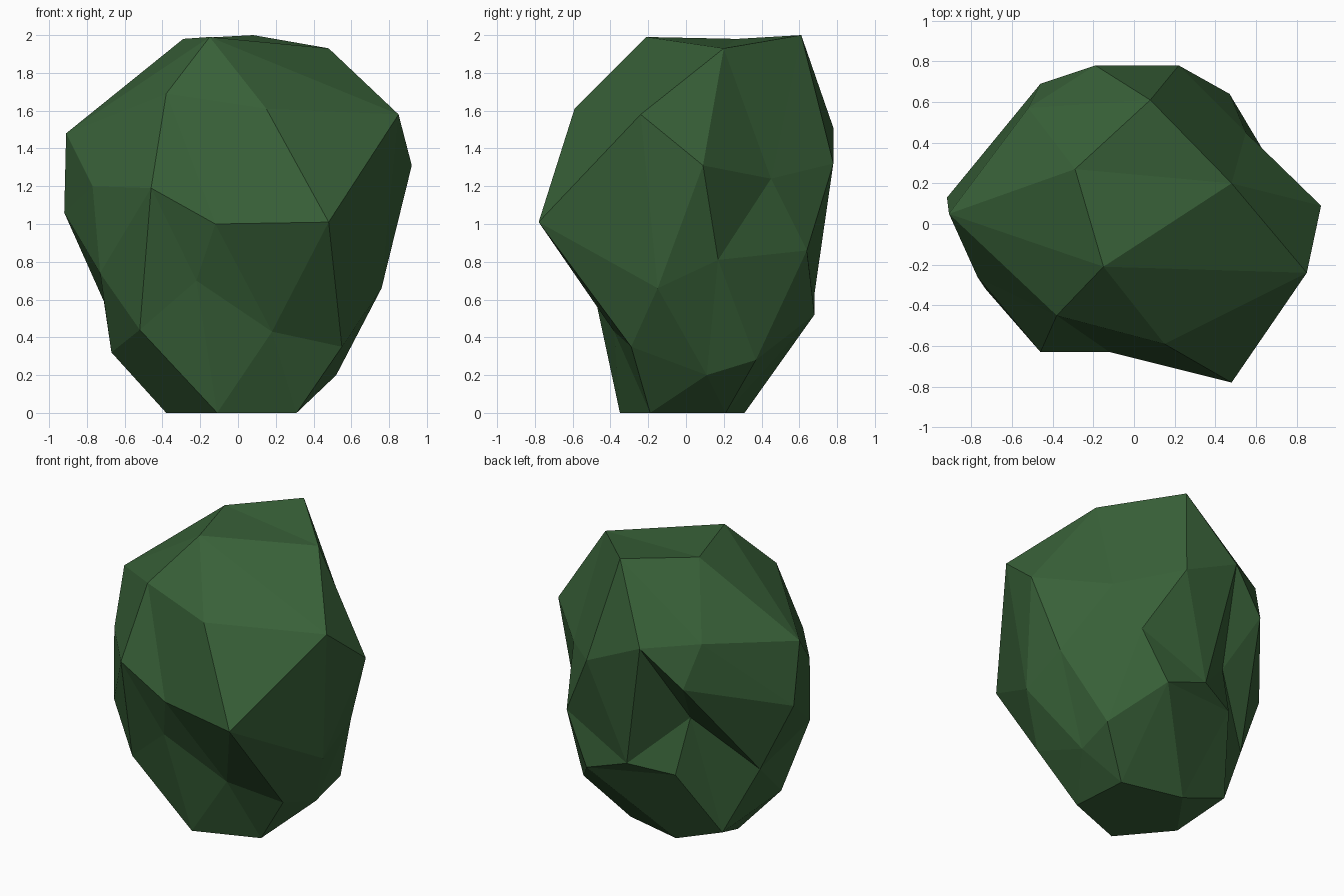
import bpy
import bmesh
import math

# Remove only the default object
default_object = bpy.data.objects.get("Cube")
if default_object:
    bpy.data.objects.remove(default_object, do_unlink=True)


def make_material(name, colour):
    """One flat colour, shown in the viewport and in renders."""
    material = bpy.data.materials.new(name)
    material.use_nodes = True
    material.diffuse_color = colour
    shader = material.node_tree.nodes["Principled BSDF"]
    shader.inputs["Base Color"].default_value = colour
    shader.inputs["Roughness"].default_value = 1
    return material


def azimuth(vertex):
    """Angle around the vertical axis, counted from the model's left."""
    return (math.atan2(vertex.co.y, vertex.co.x) + 0.1) % math.tau


def take_ring(ordered_vertices, count):
    """Take the next horizontal ring of sphere vertices, sorted around the axis."""
    ring = [ordered_vertices.pop(0) for _ in range(count)]
    return sorted(ring, key=azimuth)


def sculpt_ring(ordered_vertices, *positions):
    """Pull one ring of the sphere out to its lumpy cross-section."""
    ring = take_ring(ordered_vertices, len(positions))
    for vertex, position in zip(ring, positions):
        vertex.co = position


# Faceted foliage clump, shaped from a low-poly sphere
mesh = bpy.data.meshes.new("bush_foliage")
bm = bmesh.new()
bmesh.ops.create_icosphere(bm, subdivisions=2, radius=1)
sphere_vertices = sorted(bm.verts, key=lambda vertex: vertex.co.z)

# Flat base: centre and rim
sculpt_ring(sphere_vertices, (0, 0, 0))
sculpt_ring(sphere_vertices,
            (.28, .21, 0), (-.14, .31, 0), (-.38, -.03, 0),
            (-.11, -.35, 0), (.31, -.19, 0))

# Lower flare
sculpt_ring(sphere_vertices,
            (.52, .11, .2), (.53, .37, .28), (.29, .68, .52),
            (-.31, .56, .58), (-.49, .3, .13), (-.67, -.09, .32),
            (-.52, -.42, .44), (-.22, -.5, .7), (.18, -.38, .43),
            (.55, -.29, .35))

# Waist, with the hollow at the back
sculpt_ring(sphere_vertices,
            (.75, .17, .81), (.47, .64, .86), (-.02, .68, .63),
            (-.35, .45, .95), (-.71, .2, .59), (-.73, -.32, .74),
            (-.46, -.63, 1.19), (-.12, -.63, 1), (.48, -.78, 1.01),
            (.76, -.15, .66))

# Wide shoulders
sculpt_ring(sphere_vertices,
            (.92, .09, 1.31), (.55, .45, 1.24), (.22, .78, 1.32),
            (-.19, .78, 1.51), (-.46, .69, 1.26), (-.92, .13, 1.06),
            (-.77, -.26, 1.2), (-.38, -.45, 1.69), (.15, -.59, 1.61),
            (.85, -.24, 1.58))

# Crown rim and peak
sculpt_ring(sphere_vertices,
            (.48, .2, 1.93), (.08, .61, 2), (-.52, .57, 1.55),
            (-.91, .05, 1.48), (-.15, -.21, 1.99))
sculpt_ring(sphere_vertices, (-.29, .27, 1.98))

# Flat facets with outward normals
for face in bm.faces:
    face.smooth = False
bmesh.ops.recalc_face_normals(bm, faces=bm.faces)
bm.to_mesh(mesh)
bm.free()

mesh.materials.append(make_material("leaf_green", (.04, .12, .04, 1)))
bush = bpy.data.objects.new("bush_foliage", mesh)
bpy.context.scene.collection.objects.link(bush)
